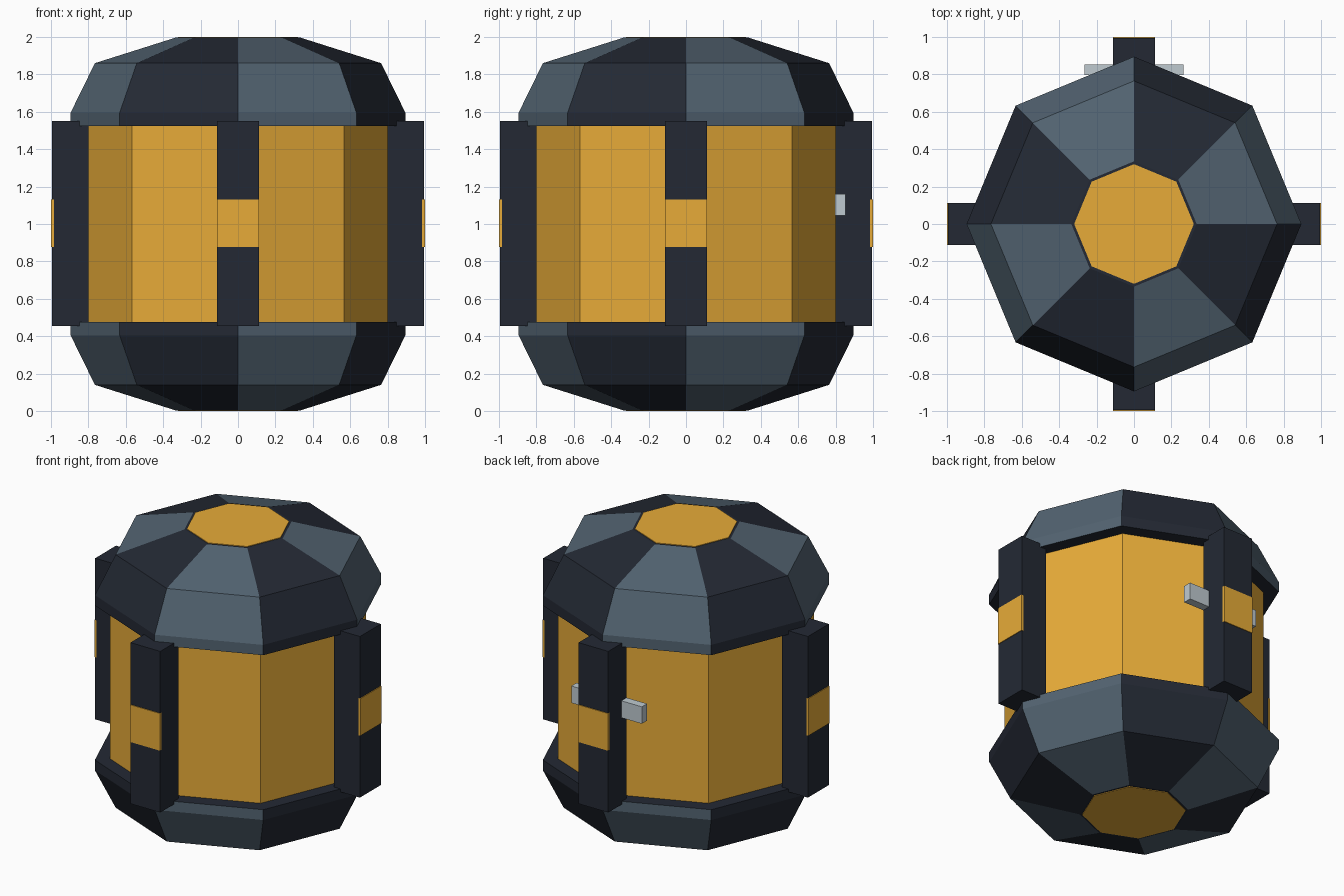
import bpy, bmesh
from math import cos, sin, pi
from mathutils import Matrix

if "Cube" in bpy.data.objects:
    bpy.data.objects.remove(bpy.data.objects["Cube"])


def material(name, rgb):
    m = bpy.data.materials.new(name)
    m.diffuse_color = (*rgb, 1)
    m.use_nodes = True
    m.node_tree.nodes["Principled BSDF"].inputs["Base Color"].default_value = m.diffuse_color
    return m


YELLOW = material("yellow", (0.80, 0.41, 0.04))
DARK = material("dark_navy", (0.017, 0.022, 0.034))
SLATE = material("slate", (0.085, 0.125, 0.165))
SILVER = material("silver", (0.52, 0.59, 0.63))


def finish(name, bm, mats):
    bmesh.ops.recalc_face_normals(bm, faces=bm.faces)
    mesh = bpy.data.meshes.new(name)
    bm.to_mesh(mesh)
    bm.free()
    for m in mats:
        mesh.materials.append(m)
    obj = bpy.data.objects.new(name, mesh)
    bpy.context.collection.objects.link(obj)
    return obj


def lathe(name, profile, mats, sides=8):
    """Closed octagonal solid from (radius, z) points; materials alternate by sector."""
    bm = bmesh.new()
    rings = [[bm.verts.new((r * cos(2 * pi * i / sides), r * sin(2 * pi * i / sides), z))
              for i in range(sides)] for r, z in profile]
    for a, b in zip(rings, rings[1:]):
        for i in range(sides):
            j = (i + 1) % sides
            f = bm.faces.new((a[i], a[j], b[j], b[i]))
            f.material_index = i % len(mats)
    for ring in (rings[0], rings[-1]):
        bm.faces.new(ring).material_index = len(mats) - 1
    return finish(name, bm, mats)


def box(name, lo, hi, mat, turn=0):
    bm = bmesh.new()
    size = [h - l for l, h in zip(lo, hi)]
    mid = [(h + l) / 2 for l, h in zip(lo, hi)]
    bmesh.ops.create_cube(bm, size=1, matrix=Matrix.Rotation(turn, 4, 'Z')
                          @ Matrix.Translation(mid) @ Matrix.Diagonal((*size, 1)))
    return finish(name, bm, [mat])


# Octagonal core
lathe("core", [(0.80, 0.46), (0.80, 1.54)], [YELLOW])

# Faceted end caps with alternating panels, and the yellow end discs
cap = [(0.895, 1.525), (0.895, 1.595), (0.765, 1.86), (0.335, 1.996)]
disc = [(0.32, 1.98), (0.32, 2.0)]
for side, flip in (("top", False), ("bottom", True)):
    def place(pts):
        return [(r, 2 - z if flip else z) for r, z in pts]
    lathe(side + "_cap", place(cap), [SLATE, DARK])
    lathe(side + "_disc", place(disc), [YELLOW])

# Four upright straps, each with a yellow plate
for k, side in enumerate(("right", "back", "left", "front")):
    turn = k * pi / 2
    box(side + "_strap", (0.80, -0.112, 0.455), (0.995, 0.112, 1.55), DARK, turn)
    box(side + "_plate", (0.985, -0.113, 0.877), (1.0, 0.113, 1.13), YELLOW, turn)

# Crossbar through the back strap
box("back_crossbar", (-0.265, 0.797, 1.045), (0.265, 0.853, 1.16), SILVER)
